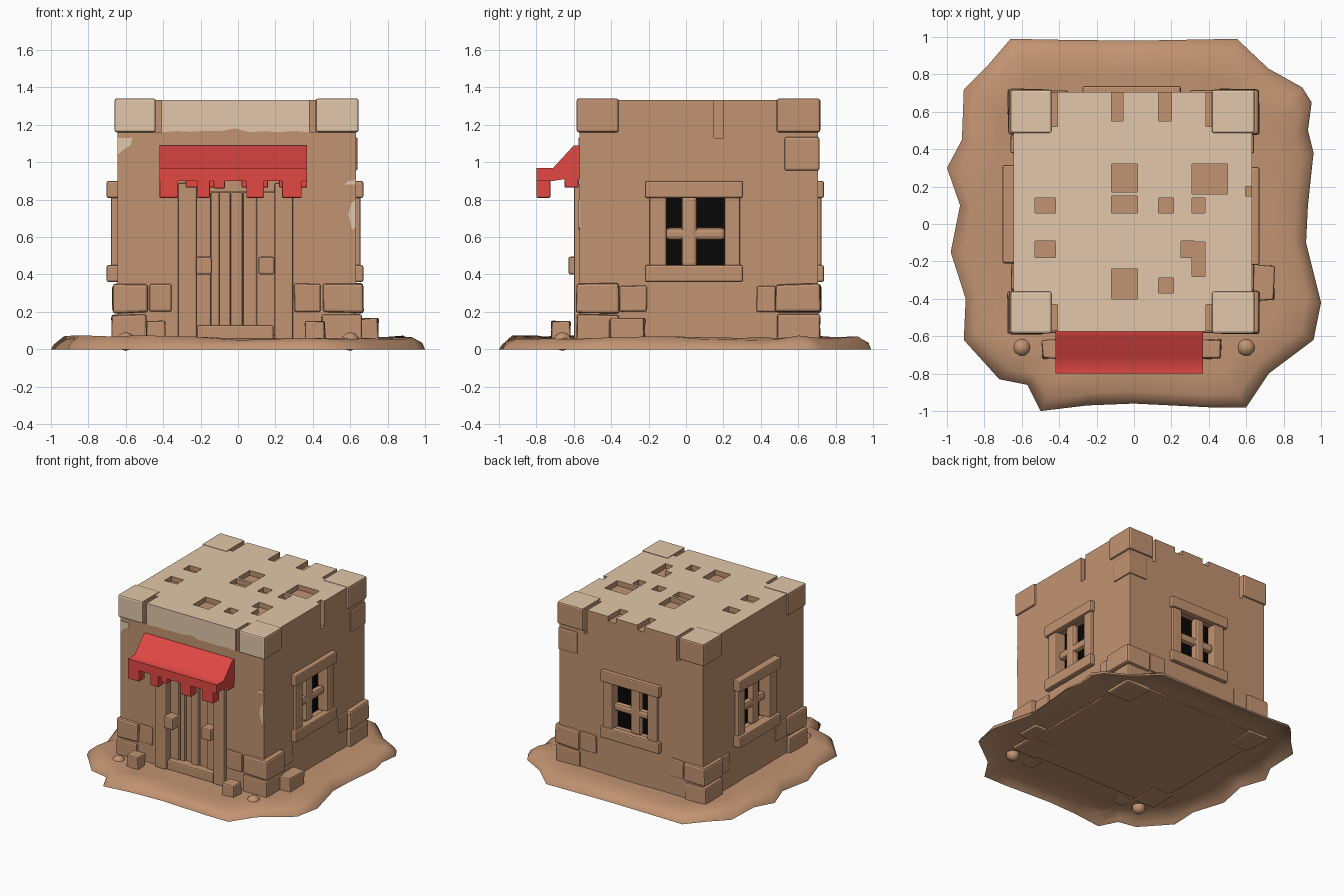
import bpy, bmesh, math, random
from mathutils import Vector

if "Cube" in bpy.data.objects:
    bpy.data.objects.remove(bpy.data.objects["Cube"])
random.seed(4)

def material(name, rgb):
    m = bpy.data.materials.new(name)
    m.diffuse_color = (*rgb, 1)
    m.use_nodes = True
    m.node_tree.nodes["Principled BSDF"].inputs["Base Color"].default_value = m.diffuse_color
    return m
CLAY = material("clay brown", (0.54, 0.295, 0.168))
SAND = material("pale sand", (0.76, 0.575, 0.405))
RED = material("awning red", (0.76, 0.065, 0.058))
BLACK = material("window black", (0.002, 0.002, 0.002))

def finish(name, bm, mats, bevel=0, smooth=0):
    bmesh.ops.recalc_face_normals(bm, faces=bm.faces)
    me = bpy.data.meshes.new(name)
    bm.to_mesh(me)
    bm.free()
    for m in mats:
        me.materials.append(m)
    ob = bpy.data.objects.new(name, me)
    bpy.context.collection.objects.link(ob)
    if bevel:
        b = ob.modifiers.new("soft edges", 'BEVEL')
        b.width, b.segments, b.limit_method = bevel, 2, 'ANGLE'
    if smooth:
        ob.select_set(True)
        bpy.context.view_layer.objects.active = ob
        bpy.ops.object.shade_smooth_by_angle(angle=math.radians(smooth))
        ob.select_set(False)
    return ob

def add_box(bm, x0, x1, y0, y1, z0, z1, jitter=0):
    r = bmesh.ops.create_cube(bm, size=1)
    for v in r["verts"]:
        v.co = Vector((x0 if v.co.x < 0 else x1, y0 if v.co.y < 0 else y1, z0 if v.co.z < 0 else z1))
        v.co += Vector([random.uniform(-jitter, jitter) for _ in range(3)])

def box(name, dims, mat=CLAY, bevel=0.01, jitter=0):
    bm = bmesh.new()
    add_box(bm, *dims, jitter)
    return finish(name, bm, [mat], bevel)

def prism(name, pts, to3d, a, b, mat, bevel=0, smooth=0):
    # flat outline extruded between depths a and b
    bm = bmesh.new()
    rings = [[bm.verts.new(to3d(p, q, d)) for p, q in pts] for d in (a, b)]
    for r in rings:
        bm.faces.new(r)
    n = len(pts)
    for i in range(n):
        j = (i + 1) % n
        bm.faces.new((rings[0][i], rings[0][j], rings[1][j], rings[1][i]))
    return finish(name, bm, [mat], bevel, smooth)

# Irregular ground mound: a thin shell, hollow underneath
outline = [(-.66, .99), (-.4, .985), (0, .98), (.55, .99), (.72, .83), (.9, .73), (.95, .65), (.93, .5),
           (.96, .38), (.93, .1), (.92, -.1), (1, -.42), (.96, -.62), (.72, -.8), (.6, -.98), (.4, -.98),
           (0, -.96), (-.25, -.97), (-.5, -1), (-.57, -.86), (-.72, -.83), (-.91, -.62), (-.9, -.4),
           (-.98, -.15), (-.93, .1), (-1, .3), (-.92, .45), (-.91, .72), (-.78, .85)]
bm = bmesh.new()
levels = [(.5, .055, 0), (.8, .06, .006), (.93, .062, .014), (.985, .03, .008), (1, 0, 0)]
heights = [[z + random.uniform(-dz, dz) for _ in outline] for s, z, dz in levels]
rings = []
for (s, z, dz), hs in zip(levels, heights):
    rings.append([bm.verts.new((x * s, y * s, h)) for (x, y), h in zip(outline, hs)])
for (s, z, dz), hs in list(zip(levels, heights))[-2::-1]:
    rings.append([bm.verts.new((x * (s - .008), y * (s - .008), h - .008)) for (x, y), h in zip(outline, hs)])
n = len(outline)
for lo, hi in zip(rings, rings[1:]):
    for i in range(n):
        bm.faces.new((lo[i], lo[(i + 1) % n], hi[(i + 1) % n], hi[i]))
bm.faces.new(rings[0])
bm.faces.new(rings[-1])
finish("ground_mound", bm, [CLAY], smooth=60)

# House body with roof pits, edge gaps, window and door recesses cut out
X0, X1, Y0, Y1, TOP = -.645, .63, -.57, .705, 1.333
body = box("house_body", (X0, X1, Y0, Y1, .04, TOP), bevel=0)
body.data.materials.append(SAND)
pits = [(-.12, .02, .17, .32), (-.12, .02, .06, .15), (-.53, -.42, .06, .14), (.13, .21, .06, .14),
        (.31, .38, .06, .14), (.31, .5, .16, .32), (-.53, -.42, -.18, -.09), (.25, .32, -.18, -.09),
        (.31, .38, -.28, -.095), (-.12, .02, -.4, -.24), (.13, .21, -.37, -.29),
        (-.12, -.06, .55, .8), (.13, .2, .55, .8)]
cm = bmesh.new()
for p in pits:
    add_box(cm, *p, TOP - .04, 1.5)
for x in (-.44, .385):
    add_box(cm, x, x + .03, .52, .8, 1.14, 1.5)
    add_box(cm, x, x + .03, -.8, -.43, 1.16, 1.5)
add_box(cm, .595, .8, .15, .2, 1.13, 1.5)

# wall frames: map (along wall, outward, height) to a box
WALLS = {"right": (.04, .04, lambda u0, u1, d0, d1: (X1 + d0, X1 + d1, u0, u1)),
         "left": (.05, .058, lambda u0, u1, d0, d1: (X0 - d1, X0 - d0, u0, u1)),
         "back": (-.015, .033, lambda u0, u1, d0, d1: (u0, u1, Y1 + d0, Y1 + d1))}
for c, out, f in WALLS.values():
    add_box(cm, *f(c - .165, c + .175, -.07, .2), .44, .82)
add_box(cm, -.225, .2, -.9, -.5, .06, .84)
cutter = finish("cutter", cm, [CLAY])
cutter.hide_render = True
mod = body.modifiers.new("cuts", 'BOOLEAN')
mod.operation, mod.solver, mod.object, mod.use_self = 'DIFFERENCE', 'EXACT', cutter, True
bpy.context.view_layer.objects.active = body
bpy.ops.object.modifier_apply(modifier="cuts")
bpy.data.objects.remove(cutter)
for p in body.data.polygons:
    p.material_index = 1 if p.normal.z > .9 and p.center.z > TOP - .01 else 0

# Windows on three sides
for side, (c, out, f) in WALLS.items():
    def part(name, u0, u1, d0, d1, z0, z1, mat=CLAY, bevel=.01):
        box(f"{side}_window_{name}", (*f(c + u0, c + u1, d0, d1), z0, z1), mat, bevel)
    part("pane", -.165, .175, -.069, -.062, .44, .82, BLACK, 0)
    part("lintel", -.26, .265, -.02, out, .81, .90)
    part("sill", -.26, .265, -.02, out, .36, .45)
    part("post_a", -.235, -.145, -.065, out * .6, .44, .82)
    part("post_b", .165, .25, -.065, out * .6, .44, .82)
    part("upright_bar", -.065, .02, -.06, .0, .44, .82, CLAY, .02)
    part("cross_bar", -.15, .17, -.055, -.005, .585, .65, CLAY, .02)

# Corner blocks: top, lower row and footing
for sx in (-1, 1):
    for sy in (-1, 1):
        xa, xb = (-.66, -.44) if sx < 0 else (.415, .645)
        ya, yb = (-.585, -.36) if sy < 0 else (.485, .718)
        tag = ("left" if sx < 0 else "right") + ("_front" if sy < 0 else "_back")
        top = box("top_block_" + tag, (xa, xb, ya, yb, 1.16, 1.341), bevel=.012)
        top.data.materials.append(SAND)
        for p in top.data.polygons:
            p.material_index = 1 if p.normal.z > .5 or p.normal.y < -.5 else 0
        xc, xd = (-.67, -.48) if sx < 0 else (.45, .67)
        box("corner_brick_" + tag, (xc, xd, ya - .005, yb + .003, .195, .35), bevel=.015, jitter=.005)
        box("corner_footing_" + tag, (xc - .005, xd - .01, ya, yb, .03, .185), bevel=.012, jitter=.004)
        # second bricks beside the corners
        xe, xf = (-.475, -.355) if sx < 0 else (.30, .44)
        ye, yf = (-.355, -.21) if sy < 0 else (.38, .48)
        wy = (Y0 - .012, Y0 + .05) if sy < 0 else (Y1 - .05, Y1 + .01)
        wx = (X0 - .012, X0 + .05) if sx < 0 else (X1 - .05, X1 + .012)
        box("wall_brick_" + tag, (xe, xf, *wy, .2, .35), jitter=.003)
        box("side_brick_" + tag, (*wx, ye, yf, .2, .34), jitter=.003)
box("upper_brick_right_back", (.47, .64, .525, .714, .955, 1.135), bevel=.012)

# Door: posts, planks, threshold and handles
for name, x in (("left", -.32), ("right", .195)):
    box(f"door_post_{name}", (x, x + .1, -.6, -.49, .05, .89))
for i, (a, b, y) in enumerate([(-.225, -.145, -.545), (-.143, -.1, -.535), (-.1, -.04, -.515),
                               (-.04, .025, -.54), (.027, .1, -.53), (.1, .2, -.545)]):
    box(f"door_plank_{i + 1}", (a, b, y, -.495, .07, .84), bevel=.008)
box("door_threshold", (-.22, .19, -.59, -.49, .05, .13))
box("door_handle_left", (-.225, -.14, -.628, -.53, .4, .495))
box("door_handle_right", (.11, .195, -.628, -.53, .4, .495))

# Red awning with hanging flaps
prism("awning", [(-.56, 1.09), (-.6, 1.09), (-.71, .97), (-.8, .97), (-.8, .9), (-.71, .9), (-.65, .91), (-.56, .91)],
      lambda y, z, x: (x, y, z), -.42, .37, RED, smooth=55)
for i, (a, b, z) in enumerate([(-.42, -.32, .81), (-.22, -.15, .81), (.045, .14, .81), (.235, .34, .81), (-.13, -.07, .86)]):
    box(f"awning_flap_{i + 1}", (a, b, -.8, -.725, z, .91), RED, .006)
for i, (a, b) in enumerate([(-.42, -.33), (-.28, -.1), (.02, .16), (.22, .37)]):
    box(f"awning_back_flap_{i + 1}", (a, b, -.65, -.575, .865, .93), RED, .006)

# Pale painted patches on the walls
front = lambda x, z, d: (x, Y0 - d, z)
band = [(-.41 + .079 * i, 1.172 + random.uniform(-.012, .01)) for i in range(11)]
band[-1] = (.38, 1.16)
prism("painted_band", band + [(.38, TOP), (-.41, TOP)], front, 0, .006, SAND)
prism("painted_patch_left", [(-.644, 1.04), (-.61, 1.07), (-.575, 1.09), (-.565, 1.13), (-.644, 1.13)], front, 0, .004, SAND)
prism("painted_patch_right", [(.59, .72), (.61, .64), (.629, .65), (.629, .8), (.605, .78)], front, 0, .004, SAND)
prism("painted_patch_small", [(.57, .88), (.629, .88), (.629, .905), (.59, .9)], front, 0, .004, SAND)

# Loose stones
for i, d in enumerate([(-.49, -.385, -.72, -.62, .04, .152), (.36, .465, -.72, -.62, .04, .152),
                       (.64, .75, -.41, -.22, .03, .165)]):
    box(f"loose_stone_{i + 1}", d, jitter=.006)
for i, x in enumerate((-.6, .6)):
    bm = bmesh.new()
    bmesh.ops.create_icosphere(bm, subdivisions=2, radius=.05)
    bmesh.ops.translate(bm, verts=bm.verts, vec=(x, -.66, .042))
    finish(f"pebble_{i + 1}", bm, [CLAY], smooth=60)
